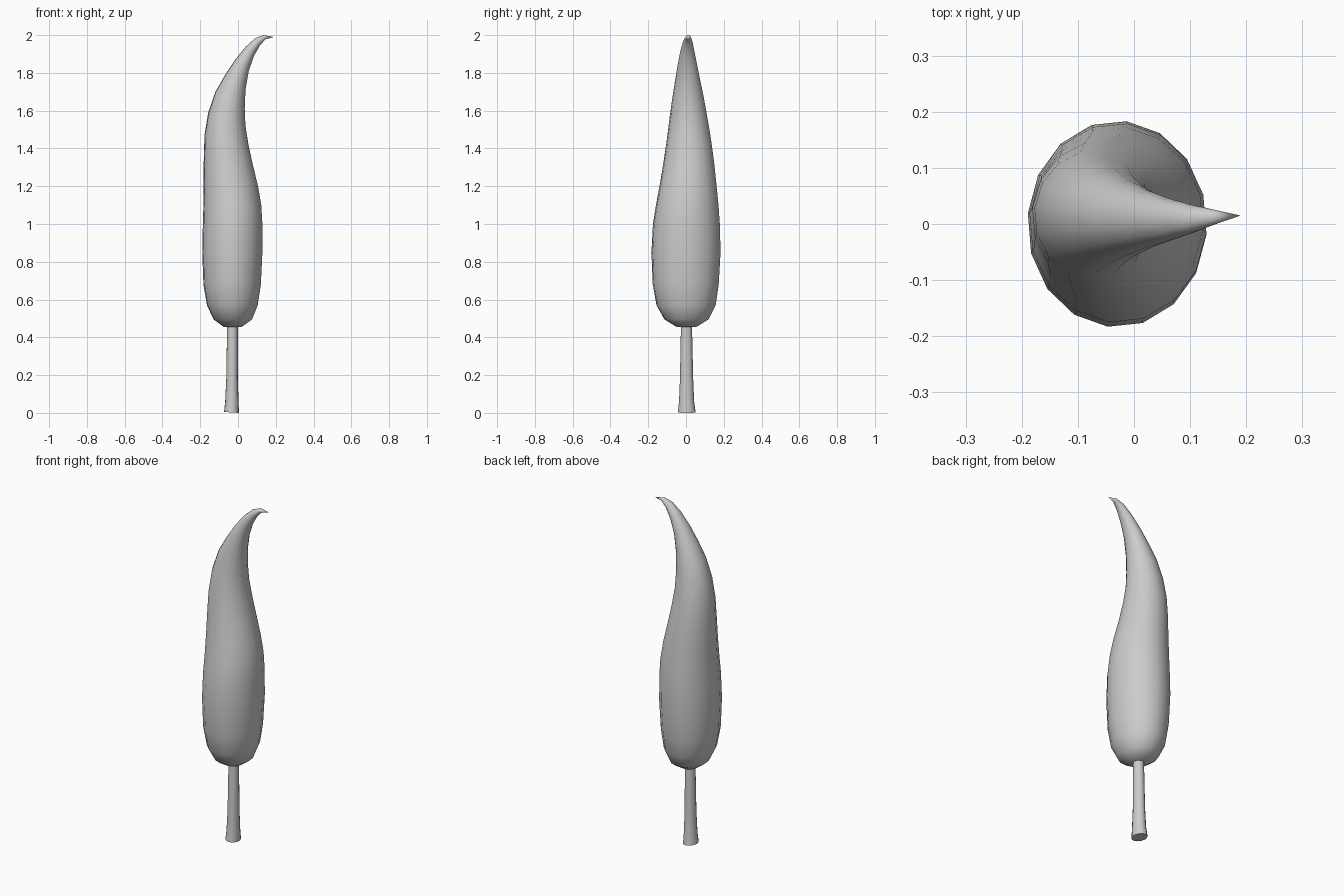
import bpy, bmesh, math


def loft(name, rings, sides, turn=0.0, tip=None):
    """Skin oval rings given as (x_left, z_left, x_right, z_right, y_front, y_back)."""
    bm = bmesh.new()
    loops = []
    for xl, zl, xr, zr, y0, y1 in rings:
        loop = []
        for i in range(sides):
            a = math.radians(turn) + 2 * math.pi * i / sides
            c, s = math.cos(a), math.sin(a)
            loop.append(bm.verts.new(((xl + xr) / 2 + c * (xr - xl) / 2,
                                      (y0 + y1) / 2 + s * (y1 - y0) / 2,
                                      (zl + zr) / 2 + c * (zr - zl) / 2)))
        loops.append(loop)
    for a, b in zip(loops, loops[1:]):
        for i in range(sides):
            j = (i + 1) % sides
            bm.faces.new((a[i], a[j], b[j], b[i]))
    bm.faces.new(loops[0][::-1])
    if tip:
        t = bm.verts.new(tip)
        for i in range(sides):
            bm.faces.new((loops[-1][i], loops[-1][(i + 1) % sides], t))
    else:
        bm.faces.new(loops[-1])
    bmesh.ops.recalc_face_normals(bm, faces=bm.faces)
    mesh = bpy.data.meshes.new(name)
    bm.to_mesh(mesh)
    bm.free()
    obj = bpy.data.objects.new(name, mesh)
    bpy.context.collection.objects.link(obj)
    bpy.ops.object.select_all(action='DESELECT')
    obj.select_set(True)
    bpy.context.view_layer.objects.active = obj
    bpy.ops.object.shade_smooth_by_angle(angle=math.radians(50))
    return obj


# Trunk, flared at the foot
loft("trunk", [
    (-0.074, 0.005, 0.005, 0.0, -0.043, 0.051),
    (-0.068, 0.06, 0.003, 0.06, -0.037, 0.043),
    (-0.062, 0.18, -0.001, 0.18, -0.032, 0.038),
    (-0.058, 0.45, -0.001, 0.45, -0.027, 0.032),
    (-0.056, 0.52, -0.003, 0.52, -0.025, 0.030),
], 16)

# Cypress crown, rings tilting over towards the curled tip
loft("crown", [
    (-0.075, 0.455, 0.02, 0.455, -0.05, 0.055),
    (-0.13, 0.495, 0.075, 0.495, -0.115, 0.12),
    (-0.165, 0.57, 0.105, 0.57, -0.157, 0.158),
    (-0.184, 0.68, 0.122, 0.68, -0.177, 0.174),
    (-0.190, 0.85, 0.130, 0.85, -0.184, 0.184),
    (-0.187, 1.00, 0.130, 1.00, -0.176, 0.180),
    (-0.184, 1.10, 0.124, 1.10, -0.160, 0.173),
    (-0.183, 1.22, 0.107, 1.20, -0.139, 0.162),
    (-0.182, 1.34, 0.080, 1.31, -0.120, 0.150),
    (-0.178, 1.47, 0.056, 1.42, -0.102, 0.134),
    (-0.158, 1.59, 0.040, 1.52, -0.088, 0.116),
    (-0.120, 1.70, 0.036, 1.61, -0.074, 0.098),
    (-0.068, 1.79, 0.040, 1.71, -0.059, 0.078),
    (-0.015, 1.87, 0.057, 1.81, -0.044, 0.060),
    (0.040, 1.938, 0.085, 1.89, -0.030, 0.045),
    (0.090, 1.983, 0.117, 1.947, -0.016, 0.034),
    (0.135, 2.0, 0.146, 1.978, -0.002, 0.026),
], 16, turn=-6, tip=(0.19, 0.015, 1.99))
